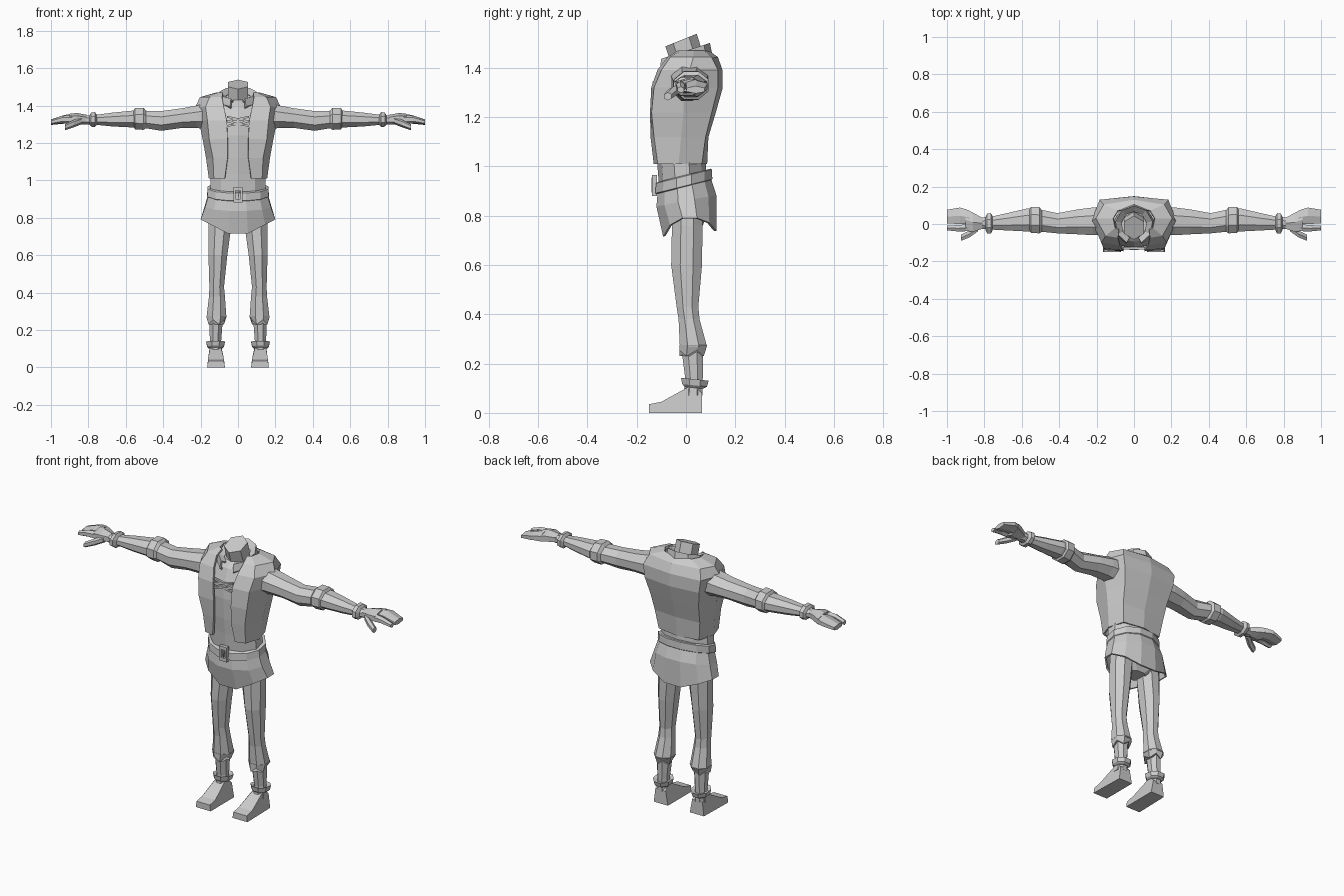
import bpy, bmesh, math
from mathutils import Vector

cloth = bpy.data.materials.new("plain_grey")
cloth.diffuse_color = (0.6, 0.6, 0.6, 1)


def make(name, rings, closed=True, caps=True, mirror=False, solid=0.0):
    """Skin a list of equal-length point rings."""
    bm = bmesh.new()
    vs = [[bm.verts.new(p) for p in r] for r in rings]
    n = len(vs[0])
    for a, b in zip(vs, vs[1:]):
        for i in range(n if closed else n - 1):
            j = (i + 1) % n
            bm.faces.new((a[i], a[j], b[j], b[i]))
    if caps:
        bm.faces.new(vs[0][::-1])
        bm.faces.new(vs[-1])
    bmesh.ops.recalc_face_normals(bm, faces=bm.faces[:])
    me = bpy.data.meshes.new(name)
    bm.to_mesh(me)
    bm.free()
    me.materials.append(cloth)
    ob = bpy.data.objects.new(name, me)
    bpy.context.collection.objects.link(ob)
    if solid:
        m = ob.modifiers.new("thickness", 'SOLIDIFY')
        m.thickness, m.offset = solid, 0
    if mirror:
        ob.modifiers.new("mirror", 'MIRROR')
    return ob


def oval(a0, a1, b0, b1, n=8):
    """Polygon with flat sides filling a rectangle."""
    k = math.cos(math.pi / n)
    pts = []
    for i in range(n):
        t = 2 * math.pi * (i + 0.5) / n
        pts.append(((a0 + a1) / 2 + (a1 - a0) / 2 * math.cos(t) / k,
                    (b0 + b1) / 2 + (b1 - b0) / 2 * math.sin(t) / k))
    return pts


def up(secs, n=8, slant=0.0):      # sections: z, x0, x1, y0, y1
    return [[(x, y, s[0] + slant * y) for x, y in oval(*s[1:], n)] for s in secs]


def along(secs, n=8):              # sections: x, y0, y1, z0, z1
    return [[(s[0], y, z) for y, z in oval(*s[1:], n)] for s in secs]


def bar(name, p, q, w, d):
    """Thin flat strip on the chest between two points."""
    p, q = Vector(p), Vector(q)
    s = Vector((0, 0, w / 2))
    f = Vector((0, d / 2, 0))
    make(name, [[c - s - f, c + s - f, c + s + f, c - s + f] for c in (p, q)])


# Shirt under the vest
make("shirt", up([(0.92, -.15, .15, -.105, .08), (1.03, -.145, .145, -.113, .075),
                  (1.12, -.15, .15, -.122, .075), (1.24, -.165, .165, -.128, .10),
                  (1.32, -.175, .175, -.122, .12), (1.40, -.14, .14, -.09, .10),
                  (1.43, -.07, .07, -.06, .07)], 10))
for z in (1.29, 1.315):
    for s in (-1, 1):
        bar("shirt_lace", (-.06 * s, -.129, z), (.06 * s, -.129, z + .025), .01, .012)

# Open vest: half outline from front edge to centre back, at each height
vest = [
    (1.01, (.07, -.125), (.125, -.11), (.15, -.03), (.125, .06), (0, .08)),
    (1.12, (.055, -.138), (.13, -.125), (.165, -.02), (.14, .075), (0, .085)),
    (1.22, (.055, -.14), (.15, -.135), (.183, -.01), (.15, .10), (0, .115)),
    (1.32, (.06, -.135), (.16, -.125), (.203, -.01), (.17, .125), (0, .143)),
    (1.39, (.075, -.11), (.17, -.095), (.222, .015), (.18, .125), (0, .142)),
    (1.44, (.085, -.07), (.15, -.06), (.20, .03), (.16, .10), (0, .125)),
    (1.465, (.08, -.03), (.10, -.02), (.11, .03), (.085, .07), (0, .09))]
rings = []
for z, *h in vest:
    rings.append([(x, y, z) for x, y in h] + [(-x, y, z) for x, y in h[-2::-1]])
make("vest", rings, closed=False, caps=False, solid=0.012)

# Raised collar, open at the front, and the slanted neck
collar = []
for rx, ry, z in ((.085, .085, 1.405), (.105, .105, 1.43), (.098, .10, 1.465), (.07, .075, 1.445)):
    ring = []
    for i in range(9):
        t = math.radians(-68 + 316 * i / 8)
        y = ry * math.sin(t) - .005
        ring.append((rx * math.cos(t), y, z + .33 * y))
    collar.append(ring)
make("collar", collar, closed=False, caps=False, solid=0.01)
make("neck", [[(x, y + dy, z + .4 * y) for x, y in oval(-.053, .053, -.055, .055, 6)]
              for z, dy in ((1.36, .01), (1.45, 0), (1.513, -.02))])

# Skirt of the tunic with pointed hem front and back
hem = []
for x, y in oval(-.195, .195, -.088, .118, 12):
    w = 1 - min(1, abs(x) / .195)
    hem.append((x, y, .79 - (.10 if y < 0 else .07) * w))
skirt = up([(.955, -.152, .152, -.105, .088)], 12, .25)
skirt += up([(.92, -.155, .155, -.11, .10), (.86, -.172, .172, -.115, .118)], 12, .2)
make("skirt", skirt + [hem], caps=False, solid=0.01)
make("pelvis", up([(.74, -.06, .06, -.04, .06), (.79, -.15, .15, -.06, .08),
                   (.92, -.145, .145, -.09, .085)]))

# Belt and buckle
make("belt", up([(.918, -.158, .158, -.118, .102), (.922, -.165, .165, -.124, .107),
                 (.962, -.162, .162, -.122, .105), (.966, -.154, .154, -.114, .10)], 12, .25))
frame = []
for y, k in ((-.118, 1), (-.138, 1), (-.138, .55), (-.118, .55)):
    frame.append([(sx * .024 * k, y, .923 + sz * .042 * k)
                  for sx, sz in ((-1, -1), (1, -1), (1, 1), (-1, 1))])
make("buckle", frame, caps=False)
bar("buckle_pin", (0, -.134, .905), (.008, -.134, .945), .02, .01)

# Trousers, ragged cuffs, boots
make("trouser_leg", up([(.88, .03, .15, -.06, .07), (.76, .035, .158, -.057, .067),
                        (.60, .057, .158, -.06, .065), (.43, .075, .153, -.038, .05),
                        (.38, .07, .155, -.03, .055), (.27, .062, .168, -.025, .085)]), mirror=True)
cuff = up([(.275, .06, .17, -.027, .086), (.245, .075, .158, -.027, .072)])
cuff[1] = [(x, y, z - (.015 if i % 2 else -.01)) for i, (x, y, z) in enumerate(cuff[1])]
make("trouser_cuff", cuff, mirror=True)
make("boot_shaft", up([(.27, .08, .155, -.02, .07), (.14, .09, .15, -.003, .068),
                       (.07, .085, .155, -.01, .066)]), mirror=True)
make("boot_band", up([(.105, .085, .155, -.005, .07), (.115, .075, .165, -.015, .085),
                      (.14, .07, .17, -.02, .092), (.132, .09, .15, 0, .068)], 8, -.1), mirror=True)
foot = [(.065, 0, .07, .16), (.065, .08, .085, .15), (.03, .115, .09, .15), (0, .10, .09, .15),
        (-.10, .045, .075, .16), (-.15, .035, .075, .16), (-.15, 0, .07, .165)]
make("boot_foot", [[(f[2], f[0], f[1]) for f in foot], [(f[3], f[0], f[1]) for f in foot]], mirror=True)

# Sleeves and cuffs
make("sleeve", along([(.15, -.06, .09, 1.27, 1.42), (.22, -.06, .088, 1.28, 1.40),
                      (.30, -.055, .078, 1.28, 1.385), (.41, -.05, .058, 1.265, 1.37),
                      (.49, -.042, .075, 1.278, 1.372), (.57, -.04, .083, 1.283, 1.372),
                      (.67, -.035, .06, 1.288, 1.362), (.76, -.03, .04, 1.297, 1.35),
                      (.83, -.025, .033, 1.30, 1.345)]), mirror=True)
make("elbow_band", along([(.49, -.04, .07, 1.28, 1.37), (.505, -.05, .09, 1.27, 1.388),
                          (.55, -.048, .092, 1.272, 1.386), (.56, -.035, .08, 1.29, 1.37)]), mirror=True)
make("wrist_band", along([(.755, -.03, .04, 1.295, 1.35), (.765, -.052, .058, 1.285, 1.365),
                          (.785, -.05, .055, 1.287, 1.362), (.795, -.03, .035, 1.30, 1.345)]), mirror=True)

# Hands: palm, forefinger, joined fingers, thumb
make("palm", along([(.81, -.025, .033, 1.303, 1.347), (.86, -.042, .06, 1.302, 1.356),
                    (.90, -.036, .08, 1.302, 1.352)], 6), mirror=True)
make("forefinger", along([(.88, -.038, 0, 1.306, 1.346), (.94, -.04, -.006, 1.308, 1.342),
                          (1.0, -.034, -.008, 1.300, 1.322)], 6), mirror=True)
make("fingers", along([(.88, -.002, .072, 1.306, 1.352), (.93, 0, .088, 1.306, 1.346),
                       (1.0, .003, .076, 1.298, 1.324)], 6), mirror=True)
make("thumb", along([(.835, -.04, .0, 1.303, 1.335), (.88, -.072, -.035, 1.285, 1.32),
                     (.925, -.09, -.058, 1.27, 1.298)], 6), mirror=True)
